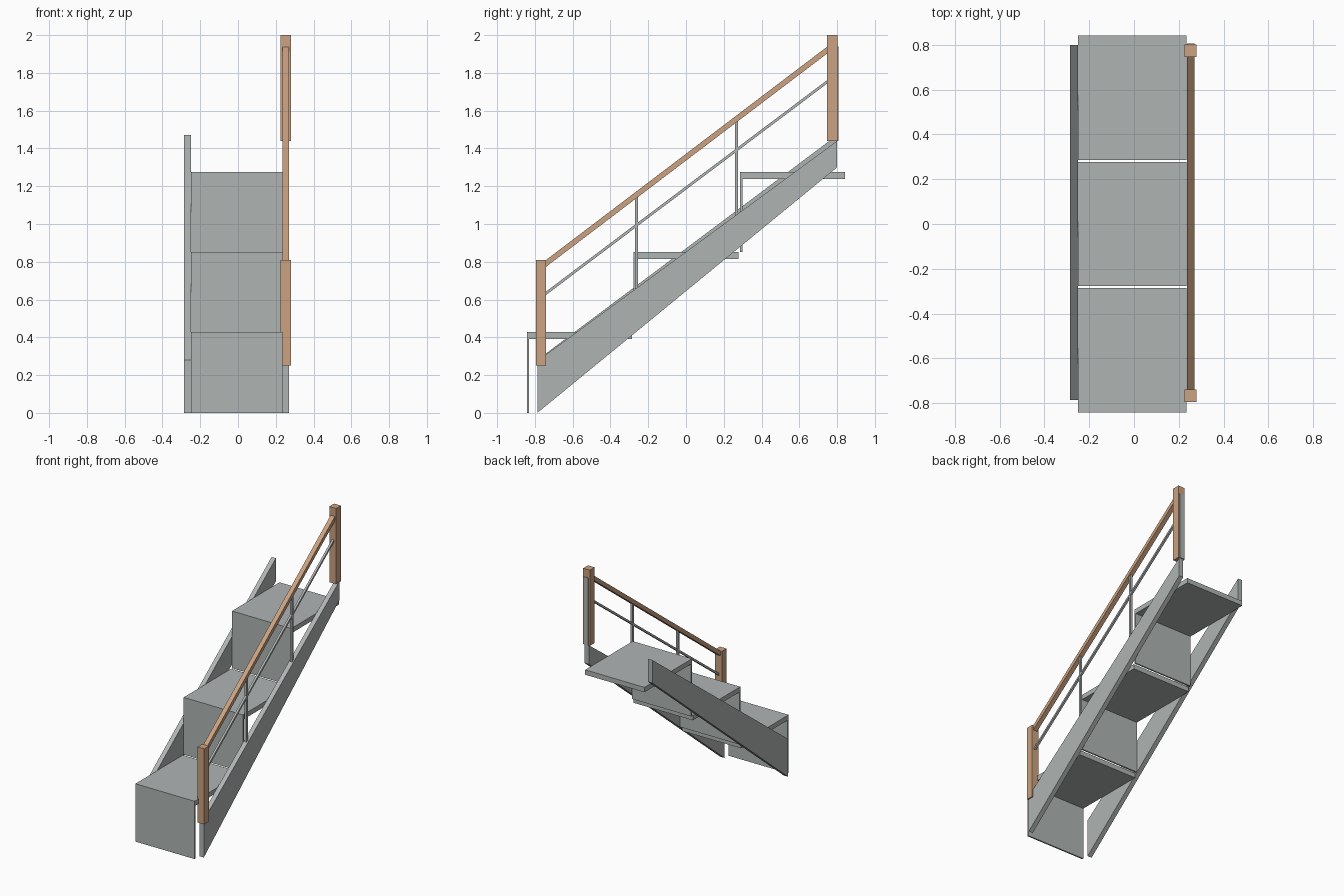
import bpy

if "Cube" in bpy.data.objects:
    bpy.data.objects.remove(bpy.data.objects["Cube"])


def make_material(name, rgb):
    m = bpy.data.materials.new(name)
    m.diffuse_color = (*rgb, 1)
    m.use_nodes = True
    m.node_tree.nodes["Principled BSDF"].inputs["Base Color"].default_value = m.diffuse_color
    return m


GREY = make_material("painted grey", (0.43, 0.46, 0.455))
WOOD = make_material("light wood", (0.60, 0.36, 0.22))


def prism(name, x0, x1, profile, mat):
    """Extrude a (y, z) profile, listed counter-clockwise from +x, along x."""
    n = len(profile)
    verts = [(x, y, z) for x in (x0, x1) for y, z in profile]
    faces = [tuple(reversed(range(n))), tuple(range(n, 2 * n))]
    faces += [(i, (i + 1) % n, n + (i + 1) % n, n + i) for i in range(n)]
    mesh = bpy.data.meshes.new(name)
    mesh.from_pydata(verts, [], faces)
    mesh.materials.append(mat)
    ob = bpy.data.objects.new(name, mesh)
    bpy.context.collection.objects.link(ob)
    return ob


def box(name, x0, x1, y0, y1, z0, z1, mat):
    return prism(name, x0, x1, [(y0, z0), (y1, z0), (y1, z1), (y0, z1)], mat)


def sloped_bar(name, x0, x1, start, end, thick, mat):
    """Bar whose top edge runs from start to end, with vertical ends."""
    (ya, za), (yb, zb) = start, end
    return prism(name, x0, x1, [(ya, za - thick), (yb, zb - thick), (yb, zb), (ya, za)], mat)


# Stringers, slightly tapering towards the top
prism("left_stringer", -0.285, -0.25,
      [(-0.787, 0), (0.80, 1.30), (0.80, 1.47), (-0.787, 0.28)], GREY)
prism("right_stringer", 0.236, 0.271,
      [(-0.787, 0), (0.80, 1.30), (0.80, 1.44), (-0.787, 0.275)], GREY)

# Treads with a riser under each front edge
for i in range(3):
    y = -0.843 + 0.565 * i
    top = 0.428 + 0.4235 * i
    box(f"tread_{i + 1}", -0.25, 0.235, y, y + 0.556, top - 0.036, top, GREY)
    foot = 0 if i == 0 else top - 0.4235
    box(f"riser_{i + 1}", -0.25, 0.235, y, y + 0.011, foot, top - 0.036, GREY)

# Wooden newel posts
box("front_post", 0.225, 0.28, -0.795, -0.74, 0.25, 0.81, WOOD)
box("back_post", 0.225, 0.28, 0.747, 0.803, 1.44, 2.0, WOOD)
box("back_post_plate", 0.236, 0.271, 0.801, 0.807, 1.44, 1.94, GREY)

# Handrail and thin lower rail
sloped_bar("handrail", 0.236, 0.27, (-0.76, 0.795), (0.765, 1.952), 0.036, WOOD)
sloped_bar("lower_rail", 0.246, 0.262, (-0.76, 0.628), (0.765, 1.775), 0.018, GREY)

# Balusters between the right stringer and the handrail
for i, (y, z0, z1) in enumerate([(-0.263, 0.65, 1.15), (0.268, 1.04, 1.55)]):
    box(f"baluster_{i + 1}", 0.245, 0.261, y - 0.008, y + 0.008, z0, z1, GREY)
